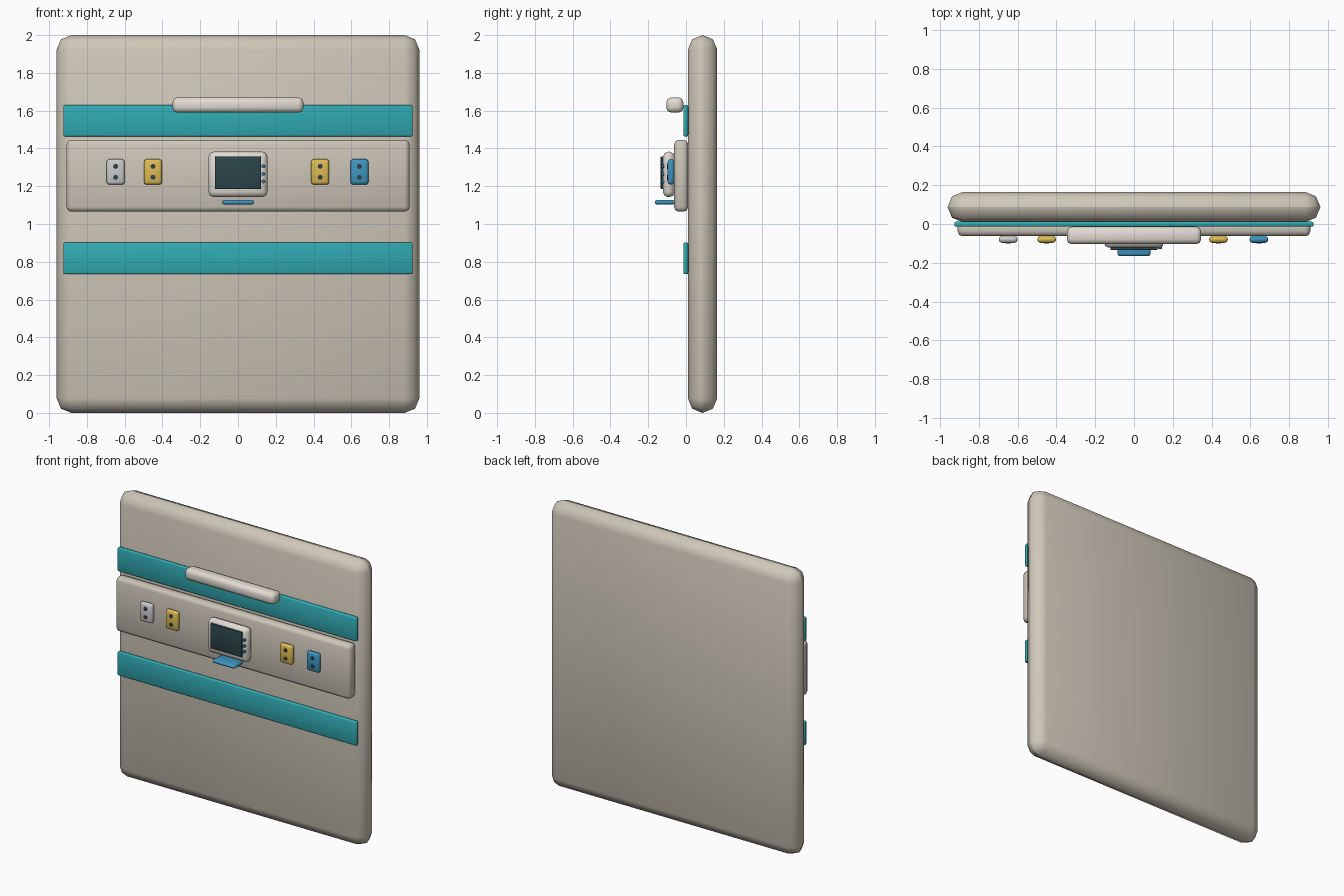
import bpy
import math

if "Cube" in bpy.data.objects:
    bpy.data.objects.remove(bpy.data.objects["Cube"])


def material(name, r, g, b):
    m = bpy.data.materials.new(name)
    m.diffuse_color = (r, g, b, 1)
    m.use_nodes = True
    m.node_tree.nodes["Principled BSDF"].inputs["Base Color"].default_value = m.diffuse_color
    return m


BEIGE = material("beige", 0.62, 0.57, 0.48)
PANEL = material("warm_panel", 0.61, 0.56, 0.48)
TEAL = material("teal", 0.03, 0.40, 0.45)
WHITE = material("off_white", 0.76, 0.71, 0.65)
GLASS = material("dark_glass", 0.025, 0.06, 0.07)
BLUE = material("blue", 0.05, 0.30, 0.53)
YELLOW = material("yellow", 0.72, 0.50, 0.09)
SILVER = material("silver", 0.68, 0.68, 0.67)
DARK = material("socket_dark", 0.03, 0.05, 0.07)
BUTTON = material("button_blue", 0.05, 0.18, 0.30)


def finish(name, mat):
    ob = bpy.context.object
    ob.name = name
    ob.data.materials.append(mat)
    return ob


def box(name, x, y, z, mat, bevel, segments=2):
    """Bevelled box from (min, max) ranges on each axis."""
    ranges = (x, y, z)
    bpy.ops.mesh.primitive_cube_add(size=1, location=[sum(r) / 2 for r in ranges])
    ob = finish(name, mat)
    ob.scale = [r[1] - r[0] for r in ranges]
    bpy.ops.object.transform_apply(location=False, rotation=False, scale=True)
    mod = ob.modifiers.new("bevel", 'BEVEL')
    mod.width = bevel
    mod.segments = segments
    mod.limit_method = 'NONE'
    bpy.ops.object.modifier_apply(modifier=mod.name)
    bpy.ops.object.shade_smooth_by_angle(angle=math.radians(50))
    return ob


def disc(name, x, y, z, radius, mat):
    """Short cylinder facing the front."""
    bpy.ops.mesh.primitive_cylinder_add(
        vertices=12, radius=radius, depth=y[1] - y[0],
        location=(x, sum(y) / 2, z), rotation=(math.pi / 2, 0, 0))
    ob = finish(name, mat)
    bpy.ops.object.shade_smooth_by_angle(angle=math.radians(40))
    return ob


# Wall slab, two stripes and the service rail
box("wall_slab", (-0.96, 0.96), (0.01, 0.165), (0, 2), BEIGE, 0.077)
for label, z in (("upper", (1.463, 1.63)), ("lower", (0.734, 0.902))):
    box(label + "_stripe", (-0.925, 0.925), (-0.014, 0.012), z, TEAL, 0.008)
box("service_rail", (-0.908, 0.908), (-0.063, 0.012), (1.065, 1.446), PANEL, 0.025)

# Lamp bar above the rail
box("lamp_bar", (-0.346, 0.346), (-0.104, -0.014), (1.59, 1.67), WHITE, 0.025)

# Monitor with screen and buttons
box("monitor_case", (-0.156, 0.156), (-0.122, -0.06), (1.142, 1.383), WHITE, 0.028)
box("monitor_screen", (-0.122, 0.122), (-0.134, -0.116), (1.184, 1.358), GLASS, 0.004)
for z in (1.306, 1.265, 1.225):
    disc("monitor_button", 0.134, (-0.13, -0.105), z, 0.01, BUTTON)

# Small tray under the monitor
box("tray", (-0.085, 0.085), (-0.165, -0.06), (1.103, 1.127), BLUE, 0.011)

# Wall sockets with two holes each
for x, mat in ((-0.648, SILVER), (-0.45, YELLOW), (0.435, YELLOW), (0.643, BLUE)):
    box("socket_plate", (x - 0.048, x + 0.048), (-0.097, -0.062), (1.208, 1.343), mat, 0.015)
    for z in (1.305, 1.247):
        disc("socket_hole", x, (-0.101, -0.09), z, 0.013, DARK)
